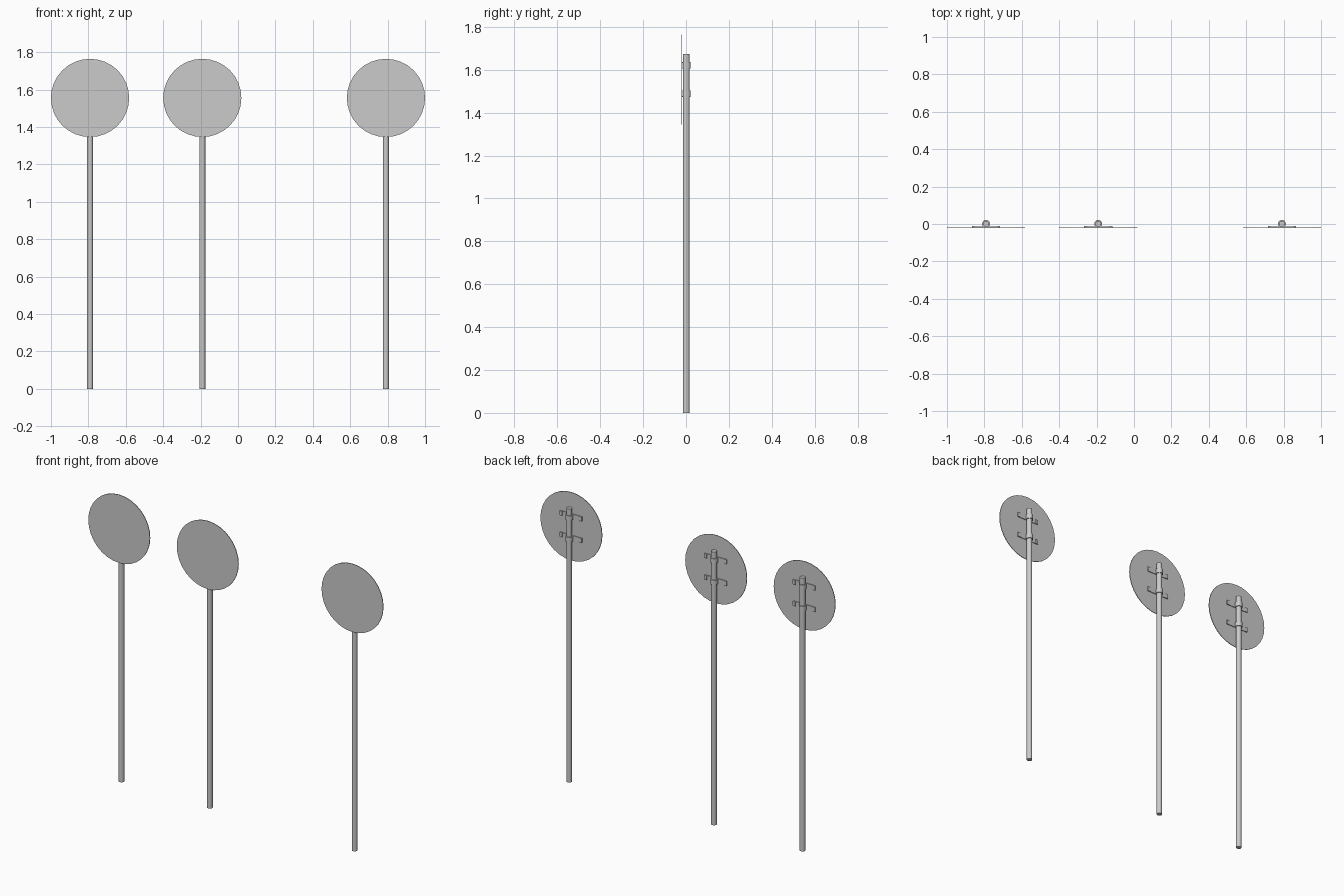
import bpy, math
from mathutils import Matrix, Vector

if "Cube" in bpy.data.objects:
    bpy.data.objects.remove(bpy.data.objects["Cube"])

grey = bpy.data.materials.new("plain grey")
grey.use_nodes = True
colour = (0.6, 0.6, 0.6, 1)
grey.diffuse_color = colour
grey.node_tree.nodes["Principled BSDF"].inputs["Base Color"].default_value = colour

POLE_Y = 0.001
DISC_Z = 1.555
DISC_FRONT, DISC_BACK = -0.022, -0.018


def finish(name, smooth=False):
    ob = bpy.context.object
    ob.name = name
    ob.data.materials.append(grey)
    if smooth:
        bpy.ops.object.shade_smooth_by_angle(angle=math.radians(35))
    return ob


def cylinder(name, radius, depth, loc, sides, rot=(0, 0, 0)):
    bpy.ops.mesh.primitive_cylinder_add(vertices=sides, radius=radius, depth=depth,
                                        location=loc, rotation=rot)
    return finish(name, True)


def box(name, low, high):
    low, high = Vector(low), Vector(high)
    bpy.ops.mesh.primitive_cube_add(size=1)
    size = high - low
    bpy.context.object.data.transform(
        Matrix.Translation((low + high) / 2) @ Matrix.Diagonal((*size, 1)))
    return finish(name)


def sign(x, tag):
    # Round pole and the thin disc in front of it
    cylinder(tag + "_pole", 0.016, 1.675, (x, POLE_Y, 1.675 / 2), 20)
    cylinder(tag + "_disc", 0.209, DISC_BACK - DISC_FRONT,
             (x, (DISC_FRONT + DISC_BACK) / 2, DISC_Z), 32, (math.pi / 2, 0, 0))
    for level, dz in (("upper", 0.066), ("lower", -0.066)):
        z = DISC_Z + dz
        name = tag + "_" + level
        # Clamp ring around the pole
        cylinder(name + "_clamp", 0.021, 0.03, (x, POLE_Y, z), 20)
        # Flat rail on the back of the disc, with raised ends
        box(name + "_rail", (x - 0.075, DISC_BACK, z - 0.014),
            (x + 0.075, DISC_BACK + 0.004, z + 0.014))
        for side, s in (("left", 1), ("right", -1)):
            ends = sorted((x + s * 0.058, x + s * 0.075))
            box(name + "_rail_end_" + side, (ends[0], DISC_BACK, z - 0.014),
                (ends[1], DISC_BACK + 0.007, z + 0.014))


for x, tag in ((-0.791, "right_sign"), (-0.191, "middle_sign"), (0.791, "left_sign")):
    sign(x, tag)
